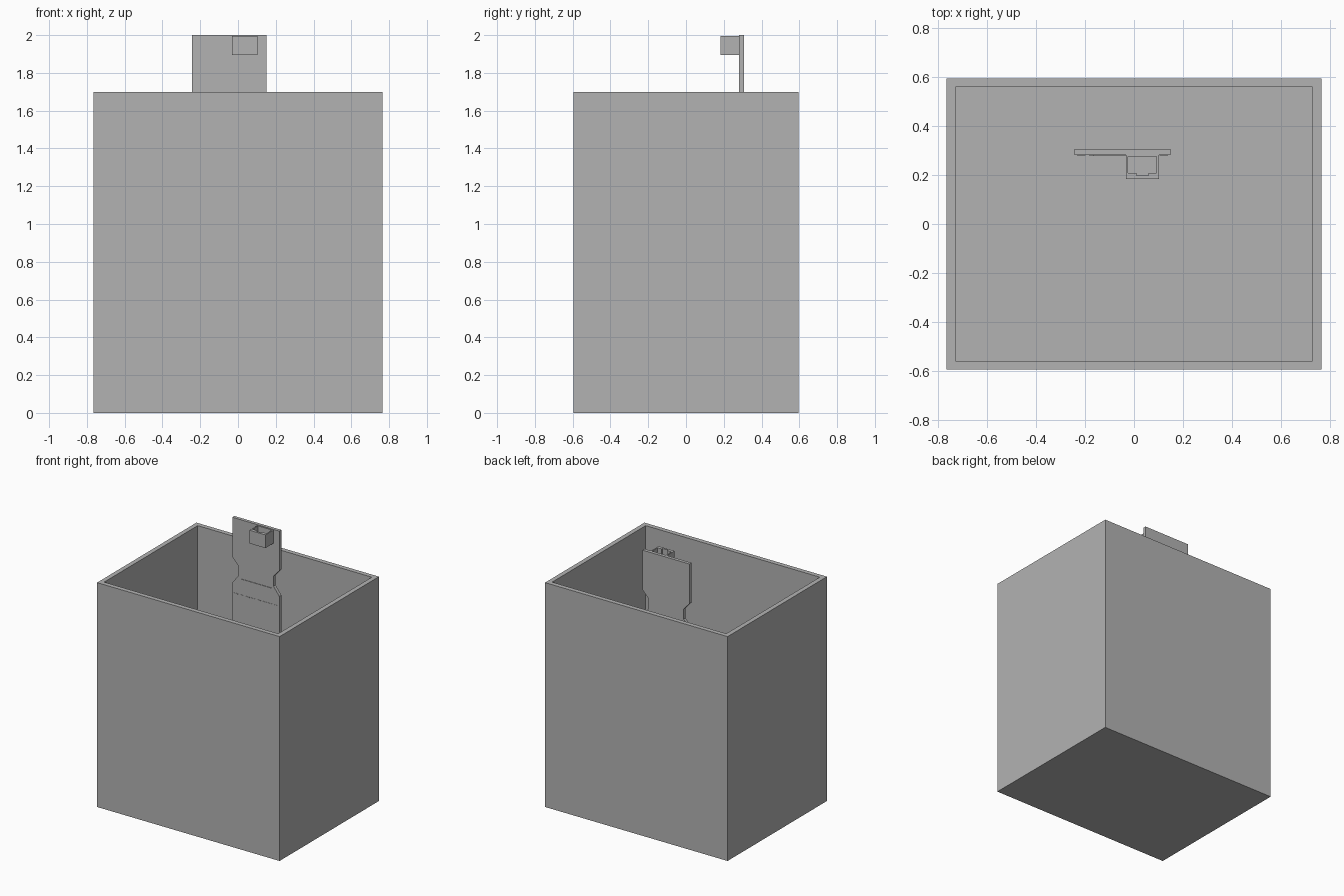
import bpy
import bmesh
from mathutils import Matrix, Vector

cube = bpy.data.objects.get("Cube")
if cube:
    bpy.data.objects.remove(cube, do_unlink=True)

grey = bpy.data.materials.new("plain grey")
grey.use_nodes = True
colour = (0.45, 0.45, 0.45, 1)
grey.diffuse_color = colour
grey.node_tree.nodes["Principled BSDF"].inputs["Base Color"].default_value = colour


def finish(name, bm):
    bmesh.ops.recalc_face_normals(bm, faces=bm.faces[:])
    mesh = bpy.data.meshes.new(name)
    bm.to_mesh(mesh)
    bm.free()
    mesh.materials.append(grey)
    obj = bpy.data.objects.new(name, mesh)
    bpy.context.collection.objects.link(obj)
    return obj


def add_box(bm, x, y, z):
    """Add a box from (min, max) pairs."""
    centre = Vector([(a + b) / 2 for a, b in (x, y, z)])
    size = [b - a for a, b in (x, y, z)]
    bmesh.ops.create_cube(bm, size=1, matrix=Matrix.Translation(centre) @ Matrix.Diagonal((*size, 1)))


def prism(name, loops, place, push):
    """Fill closed outlines (inner ones become holes) and extrude them."""
    bm = bmesh.new()
    edges = []
    for loop in loops:
        verts = [bm.verts.new(place(a, b)) for a, b in loop]
        edges += [bm.edges.new((v, verts[i - 1])) for i, v in enumerate(verts)]
    bmesh.ops.triangle_fill(bm, edges=edges, use_beauty=True)
    out = bmesh.ops.extrude_face_region(bm, geom=bm.faces[:], use_keep_orig=True)
    moved = [v for v in out["geom"] if isinstance(v, bmesh.types.BMVert)]
    bmesh.ops.translate(bm, verts=moved, vec=push)
    bmesh.ops.dissolve_limit(bm, angle_limit=0.01, verts=bm.verts[:], edges=bm.edges[:])
    return finish(name, bm)


# Open rectangular container with an even wall
WALL = 0.035
bm = bmesh.new()
add_box(bm, (-0.765, 0.765), (-0.595, 0.595), (0, 1.70))
bm.faces.ensure_lookup_table()
top = max(bm.faces, key=lambda f: f.calc_center_median().z)
bmesh.ops.inset_region(bm, faces=[top], thickness=WALL, use_even_offset=True)
out = bmesh.ops.extrude_face_region(bm, geom=[top])
floor = [v for v in out["geom"] if isinstance(v, bmesh.types.BMVert)]
bmesh.ops.translate(bm, verts=floor, vec=(0, 0, WALL - 1.70))
if top.is_valid:
    bmesh.ops.delete(bm, geom=[top], context="FACES_ONLY")
finish("container", bm)

# Probe board: mirrored outline with side notches and a pointed tip
MID, HALF = -0.047, 0.197
side = [(HALF, 2.0), (HALF, 1.70), (HALF - 0.05, 1.645), (HALF - 0.05, 1.57),
        (HALF, 1.505), (HALF, 0.46)]
outline = ([(MID + x, z) for x, z in side] + [(MID, 0.32)]
           + [(MID - x, z) for x, z in reversed(side)])
prism("probe_board", [outline], lambda x, z: (x, 0.281, z), (0, 0.025, 0))

# Socket: keyed walls open at the top, with a floor plug
outer = [(-0.032, 0.183), (0.102, 0.183), (0.102, 0.282), (-0.032, 0.282)]
inner = [(-0.024, 0.275), (-0.024, 0.208), (0.01, 0.208), (0.01, 0.198),
         (0.06, 0.198), (0.06, 0.208), (0.092, 0.208), (0.092, 0.275)]
prism("socket_walls", [outer, inner], lambda x, y: (x, y, 1.896), (0, 0, 0.1))
prism("socket_floor", [inner], lambda x, y: (x, y, 1.896), (0, 0, 0.015))

# Thin raised bar between the notches
bm = bmesh.new()
add_box(bm, (-0.168, 0.085), (0.277, 0.282), (1.545, 1.553))
finish("raised_bar", bm)

# Dashed depth line across the board
bm = bmesh.new()
for i in range(8):
    start = MID - HALF + 0.012 + i * 0.048
    add_box(bm, (start, start + 0.034), (0.279, 0.282), (1.428, 1.433))
finish("depth_line", bm)
